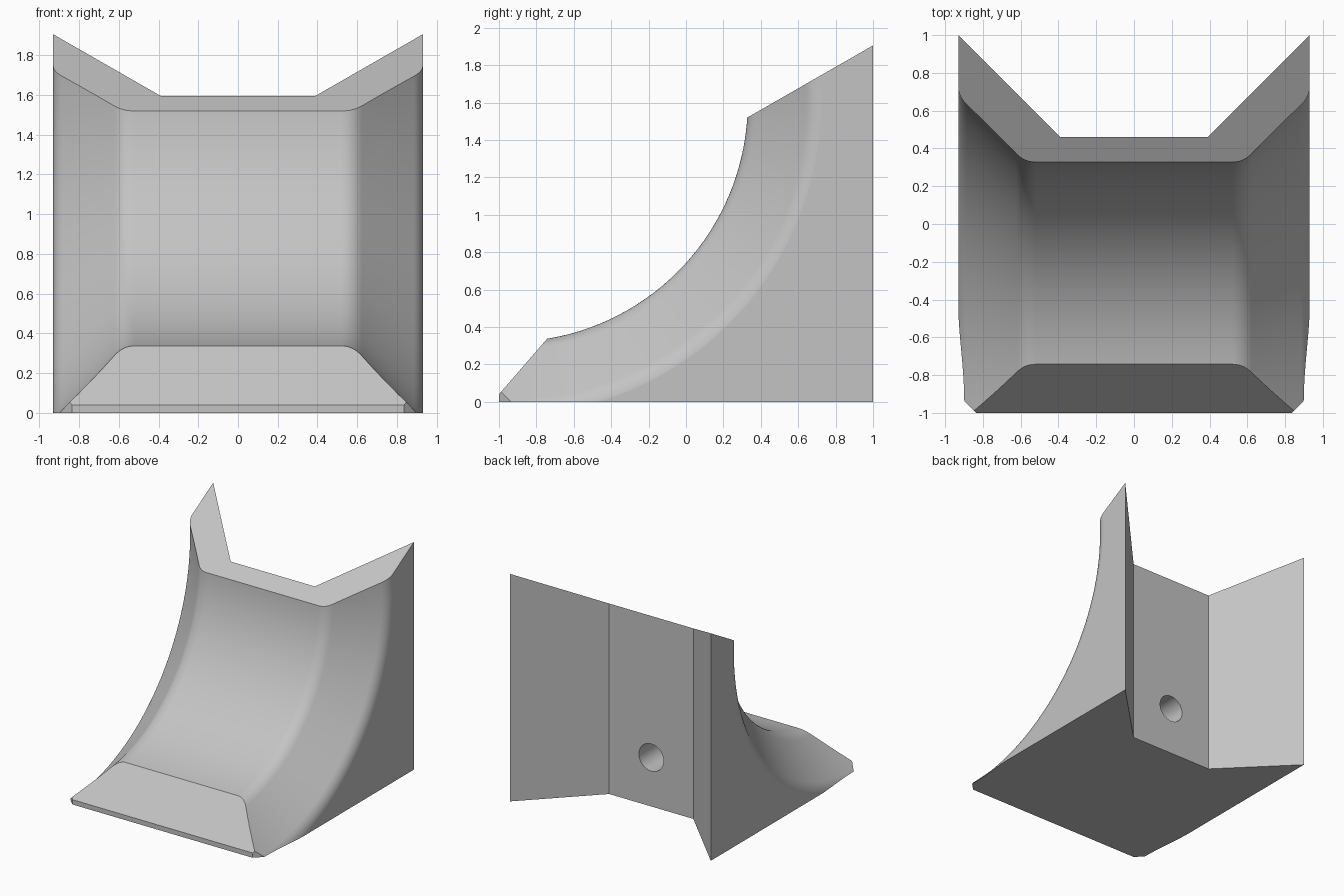
import bpy, bmesh, math
from mathutils import Vector, Matrix

cube = bpy.data.objects.get("Cube")
if cube:
    bpy.data.objects.remove(cube, do_unlink=True)

gray = bpy.data.materials.new("light gray")
gray.use_nodes = True
gray.diffuse_color = (0.55, 0.55, 0.55, 1)
gray.node_tree.nodes["Principled BSDF"].inputs["Base Color"].default_value = gray.diffuse_color


def add_object(name, bm):
    bmesh.ops.recalc_face_normals(bm, faces=bm.faces)
    mesh = bpy.data.meshes.new(name)
    bm.to_mesh(mesh)
    bm.free()
    mesh.materials.append(gray)
    ob = bpy.data.objects.new(name, mesh)
    bpy.context.collection.objects.link(ob)
    return ob


def prism(name, points, offset):
    """Extrude a closed outline of 3D points along an offset."""
    bm = bmesh.new()
    face = bm.faces.new([bm.verts.new(p) for p in points])
    out = bmesh.ops.extrude_face_region(bm, geom=[face])
    moved = [v for v in out["geom"] if isinstance(v, bmesh.types.BMVert)]
    bmesh.ops.translate(bm, verts=moved, vec=offset)
    return add_object(name, bm)


def rounded(a, corner, b, steps=10):
    """Soft corner between two tangent points."""
    a, corner, b = Vector(a), Vector(corner), Vector(b)
    return [a.lerp(corner, t).lerp(corner.lerp(b, t), t)
            for t in (i / steps for i in range(steps + 1))]


def combine(target, tool, operation):
    mod = target.modifiers.new(tool.name, "BOOLEAN")
    mod.object, mod.operation, mod.solver = tool, operation, "EXACT"
    bpy.context.view_layer.objects.active = target
    bpy.ops.object.modifier_apply(modifier=mod.name)
    bpy.data.objects.remove(tool, do_unlink=True)


# Body: plan outline with the rear notch and clipped front corners
half = [(0.835, -1), (0.93, -0.905), (0.93, 1), (0.39, 0.46)]
plan = half + [(-x, y) for x, y in reversed(half)]
body = prism("curved_corner_block", [(x, y, 0) for x, y in plan], (0, 0, 2.2))

# Side outline: sloping top and sloping front lip
side = [(-1.1, -0.1), (1.2, -0.1), (1.2, 2.02), (0.25, 1.475), (-0.7, 0.386), (-1.1, -0.075)]
combine(body, prism("side_outline", [(-1.2, y, z) for y, z in side], (2.4, 0, 0)), "INTERSECT")

# Concave channel: flared profile revolved about a crosswise axis
flare = (rounded((0.52, 1.28), (0.58, 1.28), (0.623, 1.323))
         + rounded((0.885, 1.585), (0.931, 1.631), (0.931, 1.69)) + [Vector((1.05, 1.69))])
profile = [Vector((-p.x, p.y)) for p in reversed(flare)] + flare
segments = 144
bm = bmesh.new()
rings = []
for p in profile:
    angles = [math.tau * i / segments for i in range(segments)]
    rings.append([bm.verts.new((p.x, -0.95 + p.y * math.cos(a), 1.6 + p.y * math.sin(a)))
                  for a in angles])
for r0, r1 in zip(rings, rings[1:]):
    for i in range(segments):
        j = (i + 1) % segments
        bm.faces.new((r0[i], r0[j], r1[j], r1[i]))
bm.faces.new(rings[0])
bm.faces.new(rings[-1])
combine(body, add_object("channel_cutter", bm), "DIFFERENCE")

# Blind hole in the rear wall
bm = bmesh.new()
bmesh.ops.create_cone(bm, cap_ends=True, segments=48, radius1=0.114, radius2=0.114, depth=1,
                      matrix=Matrix.Translation((0, 0.5, 0.41)) @ Matrix.Rotation(math.pi / 2, 4, "X"))
combine(body, add_object("hole_cutter", bm), "DIFFERENCE")

# Smooth curves, crisp edges
bpy.ops.object.select_all(action="DESELECT")
body.select_set(True)
bpy.context.view_layer.objects.active = body
bpy.ops.object.shade_smooth_by_angle(angle=math.radians(25))
weighted = body.modifiers.new("even_normals", "WEIGHTED_NORMAL")
weighted.keep_sharp = True
